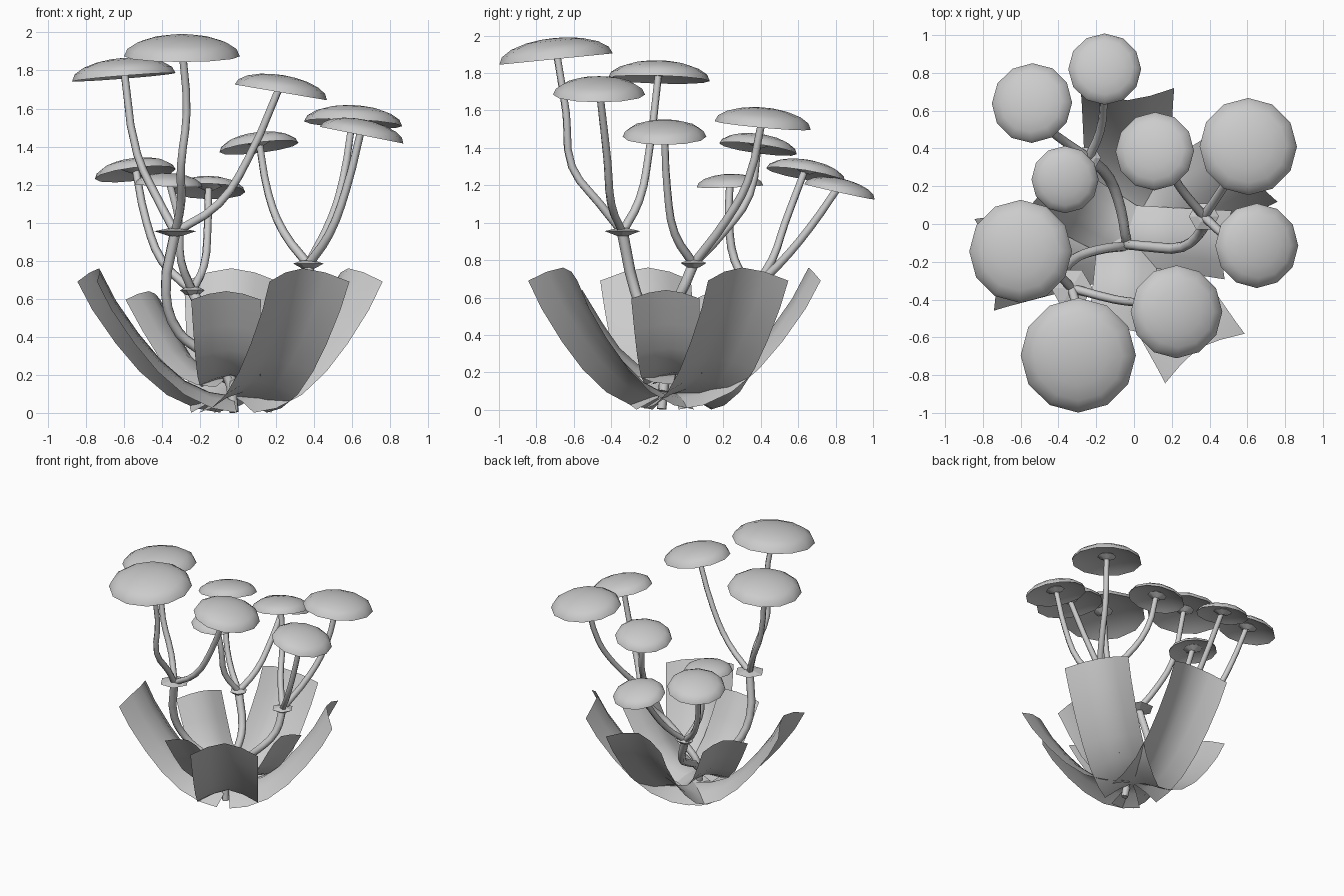
import bpy, bmesh, math
from mathutils import Vector, Matrix

cube = bpy.data.objects.get("Cube")
if cube:
    bpy.data.objects.remove(cube, do_unlink=True)

# One plain clay colour for everything
clay = bpy.data.materials.new("clay_grey")
clay.use_nodes = True
colour = (0.6, 0.6, 0.6, 1)
clay.diffuse_color = colour
clay.node_tree.nodes["Principled BSDF"].inputs["Base Color"].default_value = colour


def add_object(name, mesh, smooth=True):
    mesh.materials.clear()
    mesh.materials.append(clay)
    for face in mesh.polygons:
        face.use_smooth = smooth
    obj = bpy.data.objects.new(name, mesh)
    bpy.context.collection.objects.link(obj)
    return obj


def sharpen(obj, degrees):
    bpy.ops.object.select_all(action='DESELECT')
    obj.select_set(True)
    bpy.context.view_layer.objects.active = obj
    bpy.ops.object.shade_smooth_by_angle(angle=math.radians(degrees))


def lathe(name, profile, sides, matrix, smooth=True):
    """Spin (radius, height) pairs around z; zero radius closes to a point."""
    bm = bmesh.new()
    rings = []
    for radius, height in profile:
        count = sides if radius else 1
        turns = [2 * math.pi * i / sides for i in range(count)]
        rings.append([bm.verts.new((radius * math.cos(t), radius * math.sin(t), height))
                      for t in turns])
    for low, high in zip(rings, rings[1:]):
        for i in range(sides):
            j = (i + 1) % sides
            corners = [low[i % len(low)], low[j % len(low)],
                       high[j % len(high)], high[i % len(high)]]
            bm.faces.new(list(dict.fromkeys(corners)))
    bmesh.ops.recalc_face_normals(bm, faces=bm.faces)
    bm.transform(matrix)
    mesh = bpy.data.meshes.new(name)
    bm.to_mesh(mesh)
    bm.free()
    obj = add_object(name, mesh, smooth)
    if smooth:
        sharpen(obj, 50)


def stem(name, points, start, end):
    """Tapered six-sided tube along a smooth path."""
    curve = bpy.data.curves.new(name, 'CURVE')
    curve.dimensions = '3D'
    curve.bevel_depth = 1
    curve.bevel_resolution = 1
    curve.resolution_u = 3
    curve.use_fill_caps = True
    spline = curve.splines.new('BEZIER')
    spline.bezier_points.add(len(points) - 1)
    for i, (knot, point) in enumerate(zip(spline.bezier_points, points)):
        knot.co = point
        knot.handle_left_type = knot.handle_right_type = 'AUTO'
        knot.radius = start + (end - start) * i / (len(points) - 1)
    temp = bpy.data.objects.new(name + "_path", curve)
    bpy.context.collection.objects.link(temp)
    bpy.context.view_layer.update()
    graph = bpy.context.evaluated_depsgraph_get()
    mesh = bpy.data.meshes.new_from_object(temp.evaluated_get(graph))
    bpy.data.objects.remove(temp, do_unlink=True)
    sharpen(add_object(name, mesh), 65)


def cap(name, x, y, z, r, slope_x, slope_y):
    """Hollow domed cap with a flared stem top, tilted by its slopes."""
    normal = Vector((-slope_x, -slope_y, 1))
    tilt = Vector((0, 0, 1)).rotation_difference(normal).to_matrix().to_4x4()
    place = Matrix.Translation((x, y, z)) @ tilt
    arc = [math.radians(a) for a in (0, 20, 40, 60, 76)]
    dome = [(r * math.cos(a), r * math.sin(a) * 0.37) for a in arc]
    gills = [(0, r * 0.2), (r * 0.5, r * 0.17), (r * 0.85, r * 0.07)]
    lathe(name, gills + dome + [(0, r * 0.37)], 12, place)
    seat = Matrix.Translation((0, 0, r * 0.17))
    lathe(name + "_flare", [(0.02, -0.03), (0.07, -0.005), (0.05, 0.01), (0, 0.012)],
          8, place @ seat)


def leaf(name, angle, path, half_width, droop):
    """Curved blade: a centre path of (reach, height), arched across its width."""
    along = Vector((math.cos(math.radians(angle)), math.sin(math.radians(angle)), 0))
    across = Vector((-along.y, along.x, 0))
    up = Vector((0, 0, 1))
    bm = bmesh.new()
    rows = []
    for i, (reach, height) in enumerate(path):
        before, after = path[max(i - 1, 0)], path[min(i + 1, len(path) - 1)]
        run, rise = Vector((after[0] - before[0], after[1] - before[1])).normalized()
        normal = up * run - along * rise
        forward = along * run + up * rise
        centre = Vector((-0.035, -0.055, 0)) + along * reach + up * height
        share = i / (len(path) - 1)
        width = half_width * (0.85 + 0.15 * share)
        trim = droop * 0.35 * (share == 1)
        rows.append([bm.verts.new(centre + across * width * w - normal * droop * abs(w) ** 1.5
                                  - forward * trim * w * w)
                     for w in (-1, -0.5, 0, 0.5, 1)])
    for low, high in zip(rows, rows[1:]):
        for i in range(4):
            bm.faces.new((low[i], high[i], high[i + 1], low[i + 1]))
    bmesh.ops.recalc_face_normals(bm, faces=bm.faces)
    mesh = bpy.data.meshes.new(name)
    bm.to_mesh(mesh)
    bm.free()
    add_object(name, mesh)


# Leaves: four large outer ones, three small inner ones
large = [(0, .09), (.12, .11), (.25, .17), (.38, .28), (.5, .42), (.62, .59), (.71, .76)]
small = [(0, .19), (.1, .2), (.2, .24), (.3, .33), (.39, .46), (.5, .64)]
for i, angle in enumerate((30, 90, 192, 302)):
    leaf(f"large_leaf_{i + 1}", angle, large, .248, .09)
for i, angle in enumerate((-6, 150, 267)):
    leaf(f"small_leaf_{i + 1}", angle, small, .183, .055)

# Each cluster: main stem path, collar radius, then caps as
# (x, y, z, radius, slope_x, slope_y) with the middle points of their stems
root = (-.02, -.13, .005)
tall = ([root, (-.06, -.12, .2), (-.2, -.14, .33), (-.31, -.18, .42),
         (-.38, -.27, .63), (-.33, -.34, .95)], .11, [
    ((-.295, -.695, 1.875, .305, 0, .1), [(-.3, -.46, 1.1), (-.3, -.61, 1.3), (-.27, -.64, 1.58)]),
    ((-.6, -.145, 1.765, .273, .08, -.03), [(-.42, -.25, 1.12), (-.53, -.2, 1.36)]),
    ((.225, -.465, 1.685, .246, -.17, 0), [(-.1, -.4, 1.1), (.05, -.42, 1.33)])])
middle = ([root, (-.03, -.11, .22), (.08, -.12, .33), (.26, -.12, .48),
           (.36, -.03, .62), (.37, .04, .78)], .08, [
    ((.605, .41, 1.52, .258, -.05, -.09), [(.49, .22, 1.02), (.55, .33, 1.22)]),
    ((.65, -.115, 1.46, .224, -.2, 0), [(.48, -.06, .94), (.57, -.1, 1.18)]),
    ((.11, .385, 1.395, .209, .12, -.14), [(.24, .2, .95), (.16, .34, 1.15)])])
short = ([root, (-.04, -.09, .2), (-.07, .08, .31), (-.13, .24, .42), (-.24, .35, .64)], .065, [
    ((-.54, .64, 1.255, .214, .12, -.17), [(-.4, .46, .8), (-.48, .53, 1)]),
    ((-.155, .82, 1.165, .193, -.02, -.22), [(-.18, .49, .77), (-.16, .66, .97)]),
    ((-.365, .235, 1.195, .178, -.04, .03), [(-.3, .26, .8), (-.31, .23, 1)])])

for label, (path, collar, caps) in (("tall", tall), ("middle", middle), ("short", short)):
    stem(f"{label}_main_stem", path, .025, .03)
    node = path[-1]
    lathe(f"{label}_collar", [(0, -.025), (.035, -.02), (collar, .005), (.035, .02), (0, .025)],
          6, Matrix.Translation(node), smooth=False)
    for i, (head, bends) in enumerate(caps):
        cap(f"{label}_cap_{i + 1}", *head)
        x, y, z, r = head[:4]
        stem(f"{label}_branch_{i + 1}", [node] + bends + [(x, y, z + r * .17)], .024, .02)
